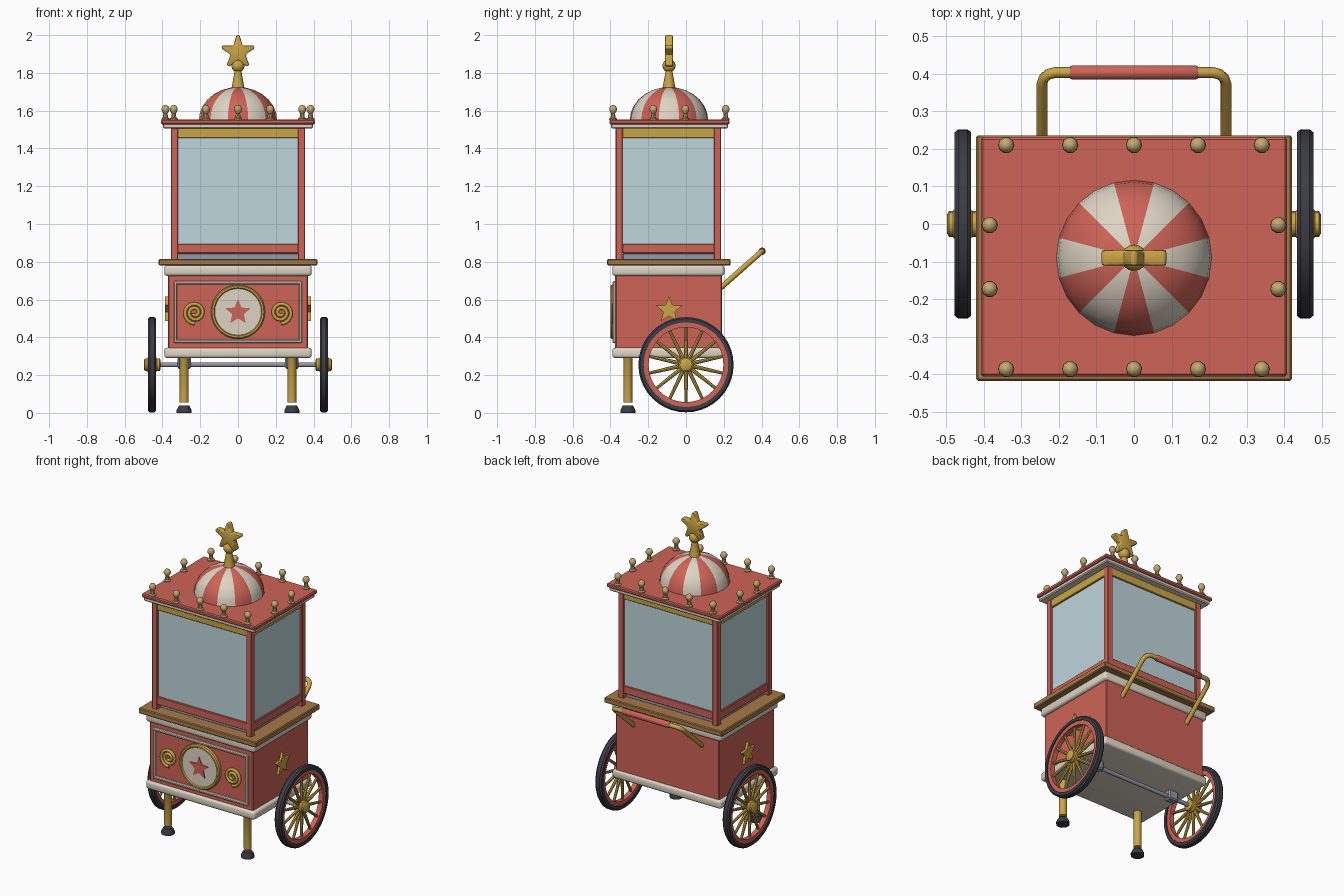
import bpy, bmesh, math
from math import sin, cos, pi, radians
from mathutils import Matrix, Vector

if "Cube" in bpy.data.objects:
    bpy.data.objects.remove(bpy.data.objects["Cube"])

def material(name, rgb):
    m = bpy.data.materials.new(name)
    m.diffuse_color = (*rgb, 1)
    m.use_nodes = True
    m.node_tree.nodes["Principled BSDF"].inputs["Base Color"].default_value = m.diffuse_color
    return m

RED = material("coral_red", (0.62, 0.125, 0.095))
GOLD = material("gold", (0.60, 0.38, 0.065))
BRASS = material("pale_brass", (0.56, 0.39, 0.16))
CREAM = material("cream", (0.73, 0.66, 0.55))
WOOD = material("wood", (0.38, 0.19, 0.065))
DARK = material("dark_rubber", (0.045, 0.045, 0.058))
GLASS = material("pale_glass", (0.52, 0.67, 0.71))
STEEL = material("steel", (0.30, 0.32, 0.38))
CY = -0.09   # centre line of the cart body in y

def finish(bm, name, mats, smooth=True):
    bmesh.ops.recalc_face_normals(bm, faces=bm.faces)
    me = bpy.data.meshes.new(name)
    bm.to_mesh(me)
    bm.free()
    ob = bpy.data.objects.new(name, me)
    bpy.context.collection.objects.link(ob)
    for m in (mats if isinstance(mats, (list, tuple)) else [mats]):
        me.materials.append(m)
    if smooth:
        bpy.ops.object.select_all(action='DESELECT')
        ob.select_set(True)
        bpy.context.view_layer.objects.active = ob
        bpy.ops.object.shade_smooth_by_angle(angle=radians(35))
    return ob

def box(name, mat, x, y, z, bevel=0.0, seg=1):
    """Box given as (min, max) pairs."""
    bm = bmesh.new()
    bmesh.ops.create_cube(bm, size=1)
    for v in bm.verts:
        v.co = Vector([(a + b) / 2 + c * (b - a) for c, (a, b) in zip(v.co, (x, y, z))])
    if bevel:
        bmesh.ops.bevel(bm, geom=bm.edges[:], offset=bevel, segments=seg, profile=0.5, affect='EDGES')
    return finish(bm, name, mat, bevel > 0)

def lathe(name, mat, profile, loc, rot=None, segs=16, closed=False):
    """Revolve (radius, height) points about z; closed makes a ring."""
    bm = bmesh.new()
    rings = [[bm.verts.new((r * cos(2 * pi * i / segs), r * sin(2 * pi * i / segs), z))
              for i in range(segs)] for r, z in profile]
    pairs = list(zip(rings, rings[1:])) + ([(rings[-1], rings[0])] if closed else [])
    for a, b in pairs:
        for i in range(segs):
            j = (i + 1) % segs
            bm.faces.new((a[i], a[j], b[j], b[i]))
    if not closed:
        bm.faces.new(rings[0])
        bm.faces.new(rings[-1])
    bmesh.ops.remove_doubles(bm, verts=bm.verts, dist=1e-5)
    bm.transform(Matrix.Translation(loc) @ (rot or Matrix()))
    return finish(bm, name, mat)

def star(name, mat, loc, R, r, depth, turn=0, blunt=0, bevel=0.0):
    """Star plate standing in the xz plane, turned about z."""
    pts = []
    for k in range(5):
        a = pi / 2 + k * 2 * pi / 5
        pts += [(R, a - blunt), (R, a + blunt)] if blunt else [(R, a)]
        pts.append((r, a + pi / 5))
    bm = bmesh.new()
    f = bm.faces.new([bm.verts.new((q * cos(a), -depth / 2, q * sin(a))) for q, a in pts])
    ext = bmesh.ops.extrude_face_region(bm, geom=[f])
    for v in ext['geom']:
        if isinstance(v, bmesh.types.BMVert):
            v.co.y += depth
    if bevel:
        bmesh.ops.bevel(bm, geom=bm.edges[:], offset=bevel, segments=2, profile=0.5, affect='EDGES')
    bm.transform(Matrix.Translation(loc) @ Matrix.Rotation(turn, 4, 'Z'))
    return finish(bm, name, mat, bevel > 0)

def tube(name, mat, pts, radius, res=2):
    cu = bpy.data.curves.new(name, 'CURVE')
    cu.dimensions = '3D'
    cu.bevel_depth, cu.bevel_resolution, cu.use_fill_caps = radius, res, True
    sp = cu.splines.new('POLY')
    sp.points.add(len(pts) - 1)
    for p, c in zip(sp.points, pts):
        p.co = (*c, 1)
    ob = bpy.data.objects.new(name, cu)
    bpy.context.collection.objects.link(ob)
    cu.materials.append(mat)
    bpy.ops.object.select_all(action='DESELECT')
    ob.select_set(True)
    bpy.context.view_layer.objects.active = ob
    bpy.ops.object.convert(target='MESH')
    bpy.ops.object.shade_smooth_by_angle(angle=radians(50))

ROTX = Matrix.Rotation(pi / 2, 4, 'X')    # lathe axis towards the front

# Cart body, trims and counter
box("body", RED, (-.37, .37), (-.375, .19), (.31, .77), .006)
box("base_trim", CREAM, (-.39, .39), (-.39, .203), (.29, .345), .016, 3)
box("upper_trim", CREAM, (-.39, .39), (-.39, .203), (.725, .782), .016, 3)
box("counter", WOOD, (-.42, .42), (-.417, .236), (.78, .815), .005)

# Front panel frame
for i, z in enumerate((.37, .68)):
    box(f"panel_rail_{i}", CREAM, (-.34, .34), (-.389, -.37), (z, z + .018), .005)
for i, x in enumerate((-.34, .322)):
    box(f"panel_stile_{i}", CREAM, (x, x + .018), (-.389, -.37), (.37, .698), .005)

# Medallion with star
lathe("medallion_disc", CREAM, [(.128, 0), (.128, .02)], (0, -.374, .535), ROTX, 32)
lathe("medallion_ring", GOLD, [(.143, 0), (.143, .02), (.137, .027), (.128, .027), (.123, .02), (.123, 0)],
      (0, -.374, .535), ROTX, 32, True)
star("medallion_star", RED, (0, -.396, .532), .07, .032, .009)

# Scrolls beside the medallion and side stars
for s, side in ((-1, "left"), (1, "right")):
    pts = []
    for k in range(37):
        t = k / 36
        a, q = -pi / 2 - t * 4.4 * pi, .058 - .048 * t
        pts.append((s * (.228 - q * cos(a)), -.382, .53 + q * sin(a)))
    tube(f"{side}_scroll", GOLD, pts, .0095)
    star(f"{side}_side_star", GOLD, (s * .375, CY, .545), .072, .032, .022, pi / 2)

# Glass cabin: tray, posts, rails, panes
box("tray", STEEL, (-.325, .325), (-.335, .155), (.812, .845), .004)
for x in (-.355, .318):
    for y in (-.372, .148):
        box("cabin_post", RED, (x, x + .037), (y, y + .037), (.812, 1.51), .003)
for z0, z1, mat, nm in ((.845, .895, RED, "lower_rail"), (1.455, 1.508, GOLD, "upper_rail")):
    for y in (-.368, .151):
        box(nm, mat, (-.32, .32), (y, y + .03), (z0, z1), .003)
    for x in (-.351, .321):
        box(nm, mat, (x, x + .03), (-.337, .15), (z0, z1), .003)
for y in (-.357, .164):
    box("glass_pane", GLASS, (-.32, .32), (y, y + .008), (.89, 1.46))
for x in (-.34, .332):
    box("glass_pane", GLASS, (x, x + .008), (-.337, .15), (.89, 1.46))

# Roof
box("roof_trim", CREAM, (-.397, .397), (-.397, .222), (1.505, 1.532), .006)
box("roof", RED, (-.407, .407), (-.405, .231), (1.528, 1.553), .006)

# Striped dome: twelve stripes, two segments each, red facing front
prof = [(.207 * cos(a), .175 * sin(a)) for a in (radians(90 * k / 7) for k in range(8))]
dome = lathe("dome", [RED, CREAM], prof, (0, CY, 1.55), None, 24)
for p in dome.data.polygons:
    a = math.degrees(math.atan2(p.center.y - CY, p.center.x)) + 90 + 15
    p.material_index = int((a % 360) // 30) % 2

# Top finial with star
lathe("finial_stem", GOLD, [(.036, 0), (.032, .02), (.018, .1), (.018, .13)], (0, CY, 1.71), None, 16)
lathe("finial_ball", GOLD, [(.035 * sin(pi * k / 8), -.035 * cos(pi * k / 8)) for k in range(9)],
      (0, CY, 1.838), None, 16)
star("finial_star", GOLD, (0, CY, 1.91), .0905, .042, .042, 0, .09, .007)

# Small roof knobs
knob = [(.022, 0), (.022, .008), (.014, .013), (.011, .035), (.014, .04), (.021, .052),
        (.021, .063), (.014, .075), (.004, .08)]
spots = [(x, y) for x in (-.34, -.17, 0, .17, .34) for y in (.21, -.386)]
spots += [(x, y) for x in (-.384, .384) for y in (-.003, -.173)]
for x, y in spots:
    lathe("roof_knob", BRASS, knob, (x, y, 1.55), None, 10)

# Wheels
for s, side in ((-1, "left"), (1, "right")):
    R = Matrix.Rotation(s * pi / 2, 4, 'Y')
    c = Vector((s * .455, 0, .255))
    lathe(f"{side}_tyre", DARK, [(.224, -.022), (.244, -.022), (.252, -.012), (.252, .012), (.244, .022),
                                 (.224, .022)], c, R, 40, True)
    lathe(f"{side}_rim", RED, [(.198, -.016), (.226, -.016), (.226, .016), (.198, .016)], c, R, 40, True)
    lathe(f"{side}_hub", GOLD, [(.026, -.045), (.034, -.04), (.034, -.025), (.04, -.02), (.04, .022),
                                (.034, .027), (.034, .037), (.026, .042)], c, R, 16)
    for k in range(14):
        a = 2 * pi * (k + .5) / 14 + pi / 2
        spoke = Matrix.Rotation(-a, 4, 'X')
        lathe(f"{side}_spoke", GOLD, [(.011, .03), (.008, .205)], c, spoke, 8)
    # Axle bracket, front leg and foot
    box(f"{side}_axle_bracket", STEEL, (s * .285 - .035, s * .285 + .035), (-.026, .026), (.232, .295), .008)
    lathe(f"{side}_front_leg", GOLD, [(.029, .27), (.024, .262), (.024, .03)], (s * .285, -.308, .025), None, 16)
    lathe(f"{side}_foot", DARK, [(.04, 0), (.04, .014), (.028, .038)], (s * .285, -.308, 0), None, 12)
lathe("axle", STEEL, [(.013, -.44), (.013, .44)], (0, 0, .255), Matrix.Rotation(pi / 2, 4, 'Y'), 12)

# Push handle with grip
half = [(.245, .17, .65), (.245, .372, .829), (.24, .388, .843), (.228, .398, .852), (.21, .403, .856)]
tube("push_handle", GOLD, [(-x, y, z) for x, y, z in half] + half[::-1], .0145)
lathe("handle_grip", RED, [(.016, -.17), (.0195, -.165), (.0195, .165), (.016, .17)], (0, .403, .856),
      Matrix.Rotation(pi / 2, 4, 'Y'), 14)
